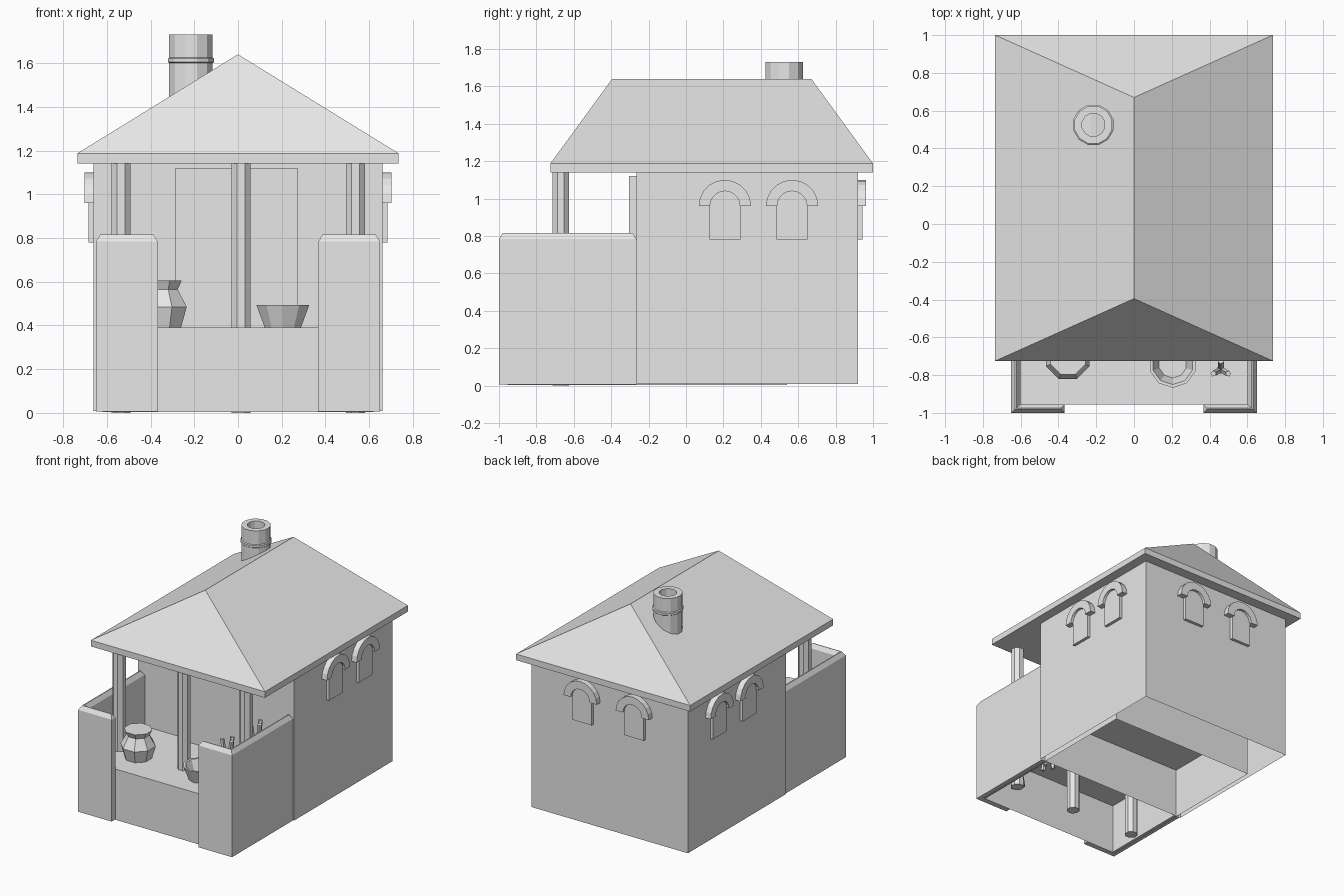
import bpy, bmesh, math
from mathutils import Vector, Matrix

if "Cube" in bpy.data.objects:
    bpy.data.objects.remove(bpy.data.objects["Cube"], do_unlink=True)

grey = bpy.data.materials.new("plain_grey")
grey.use_nodes = True
grey.diffuse_color = (0.8, 0.8, 0.8, 1)
grey.node_tree.nodes["Principled BSDF"].inputs["Base Color"].default_value = (0.8, 0.8, 0.8, 1)


def finish(name, bm, matrix=None):
    if matrix:
        bmesh.ops.transform(bm, matrix=matrix, verts=bm.verts)
    bmesh.ops.recalc_face_normals(bm, faces=bm.faces)
    mesh = bpy.data.meshes.new(name)
    bm.to_mesh(mesh)
    bm.free()
    mesh.materials.append(grey)
    obj = bpy.data.objects.new(name, mesh)
    bpy.context.collection.objects.link(obj)
    return obj


def box(name, lo, hi, open_bottom=False):
    bm = bmesh.new()
    bmesh.ops.create_cube(bm, size=1)
    for v in bm.verts:
        v.co = [lo[i] if v.co[i] < 0 else hi[i] for i in range(3)]
    bm.normal_update()
    if open_bottom:
        down = [f for f in bm.faces if f.normal.z < -0.9]
        bmesh.ops.delete(bm, geom=down, context="FACES_ONLY")
    return finish(name, bm)


def prism(bm, outline, z0, z1):
    """Extrude a flat outline and return its top face."""
    face = bm.faces.new([bm.verts.new((x, y, z0)) for x, y in outline])
    out = bmesh.ops.extrude_face_region(bm, geom=[face])["geom"]
    for v in out:
        if isinstance(v, bmesh.types.BMVert):
            v.co.z = z1
    return next(g for g in out if isinstance(g, bmesh.types.BMFace))


def lathe(name, profile, sides, location):
    """Revolve (radius, height) points; the ends are capped."""
    bm = bmesh.new()
    rings = []
    for r, z in profile:
        angles = [math.tau * (i + 0.5) / sides for i in range(sides)]
        rings.append([bm.verts.new((r * math.cos(a), r * math.sin(a), z)) for a in angles])
    for a, b in zip(rings, rings[1:]):
        for i in range(sides):
            j = (i + 1) % sides
            bm.faces.new((a[i], a[j], b[j], b[i]))
    bm.faces.new(rings[0])
    bm.faces.new(rings[-1])
    return finish(name, bm, Matrix.Translation(location))


def rod(name, start, end, radius):
    start, end = Vector(start), Vector(end)
    bm = bmesh.new()
    bmesh.ops.create_cone(bm, cap_ends=True, segments=5, radius1=radius,
                          radius2=radius, depth=(end - start).length)
    turn = (end - start).to_track_quat("Z", "Y").to_matrix().to_4x4()
    return finish(name, bm, Matrix.Translation((start + end) / 2) @ turn)


# House body, raised floor and door panel
box("house_walls", (-0.66, -0.265, 0.008), (0.66, 0.92, 1.14), True)
box("platform", (-0.62, -0.955, 0.003), (0.62, 0.54, 0.39), True)
box("door_panel", (-0.285, -0.305, 0.39), (0.272, -0.265, 1.12))

# Porch walls with a front return and chamfered top
for side, name in ((-1, "right_porch_wall"), (1, "left_porch_wall")):
    bm = bmesh.new()
    outline = [(0.65, -0.265), (0.65, -1), (0.367, -1), (0.367, -0.955),
               (0.602, -0.955), (0.602, -0.265)]
    top = prism(bm, [(side * x, y) for x, y in outline], 0.006, 0.783)
    bm.normal_update()
    bmesh.ops.recalc_face_normals(bm, faces=bm.faces)
    bmesh.ops.inset_region(bm, faces=[top], thickness=0.02, use_even_offset=True)
    for v in top.verts:
        v.co.z = 0.815
    finish(name, bm)

# Porch pillars
for x, name in ((-0.535, "right_pillar"), (0.013, "middle_pillar"), (0.538, "left_pillar")):
    lathe(name, [(0.047, 0), (0.047, 1.15)], 8, (x, -0.67, 0))

# Hipped roof with a thick eave
bm = bmesh.new()
eave = [(-0.735, -0.725), (0.735, -0.725), (0.735, 1), (-0.735, 1)]
top = prism(bm, eave, 1.14, 1.187)
a, b, c, d = sorted(top.verts, key=lambda v: (v.co.y, v.co.x))
bm.faces.remove(top)
front, back = bm.verts.new((0, -0.395, 1.64)), bm.verts.new((0, 0.67, 1.64))
for corners in ((a, b, front), (d, c, back), (b, d, back, front), (c, a, front, back)):
    bm.faces.new(corners)
finish("roof", bm)

# Chimney pipe with a band and a hollow top
lathe("chimney", [(0.103, 1.3), (0.103, 1.6), (0.11, 1.605), (0.11, 1.62), (0.103, 1.625),
                  (0.103, 1.73), (0.062, 1.73), (0.062, 1.5)], 12, (-0.215, 0.525, 0))


# Arched windows with half-round hoods
def arc(radius, steps=10):
    return [(radius * math.cos(math.pi * i / steps), radius * math.sin(math.pi * i / steps))
            for i in range(steps + 1)]


def window(name, x, y, turn):
    place = (Matrix.Translation((x, y, 0.96)) @ Matrix.Rotation(turn, 4, "Z")
             @ Matrix.Rotation(math.pi / 2, 4, "X"))
    bm = bmesh.new()
    prism(bm, [(-0.083, -0.18), (0.083, -0.18)] + arc(0.083), -0.01, 0.023)
    finish(name + "_pane", bm, place)
    bm = bmesh.new()
    prism(bm, arc(0.14) + arc(0.08)[::-1], -0.01, 0.043)
    finish(name + "_hood", bm, place)


for i, y in enumerate((0.208, 0.567)):
    window(f"left_window_{i + 1}", 0.66, y, math.pi / 2)
    window(f"right_window_{i + 1}", -0.66, y, -math.pi / 2)
for i, x in enumerate((-0.22, 0.22)):
    window(f"back_window_{i + 1}", x, 0.92, math.pi)

# Clay pot and open bowl on the porch
lathe("pot", [(0.095, 0.385), (0.125, 0.485), (0.08, 0.565), (0.1, 0.605)], 8, (-0.35, -0.705, 0))
lathe("bowl", [(0.085, 0.385), (0.127, 0.493), (0.11, 0.493), (0.075, 0.41)], 10, (0.205, -0.74, 0))

# Crossed stick bundles that pass through the floor
for i, y in enumerate((-0.77, -0.43)):
    for k in range(3):
        angle = math.tau * k / 3 + math.pi / 2
        dx, dy = 0.045 * math.cos(angle), 0.045 * math.sin(angle)
        rod(f"bundle_{i + 1}_stick_{k + 1}", (0.46 - dx, y - dy, 0.08),
            (0.46 + dx, y + dy, 0.77), 0.016)
